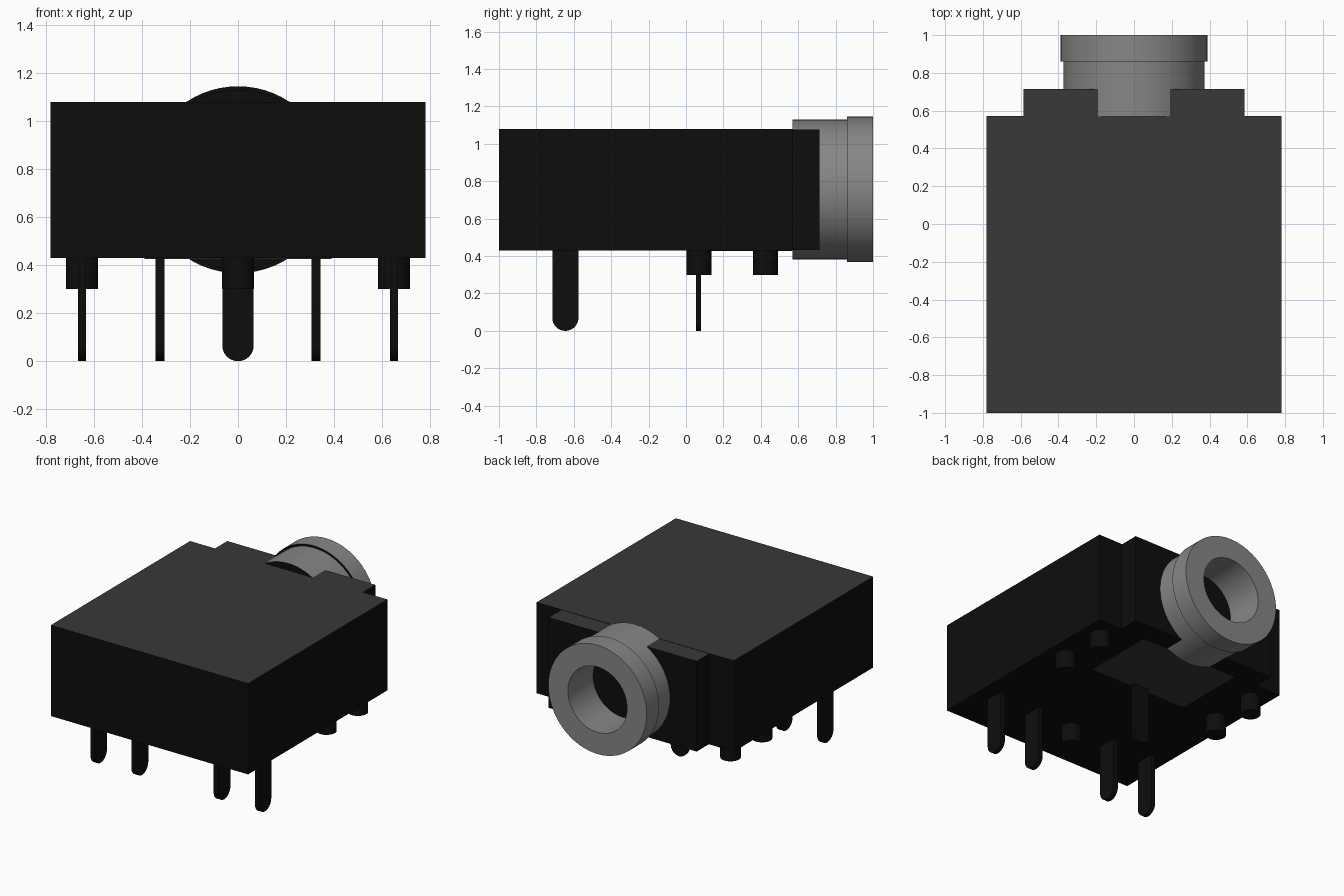
import bpy, bmesh, math
from mathutils import Matrix, Vector

cube = bpy.data.objects.get("Cube")
if cube:
    bpy.data.objects.remove(cube)


def material(name, value):
    m = bpy.data.materials.new(name)
    m.use_nodes = True
    col = (value, value, value, 1)
    m.diffuse_color = col
    m.node_tree.nodes["Principled BSDF"].inputs["Base Color"].default_value = col
    return m


BLACK = material("black plastic", 0.004)
DARK = material("dark grey plastic", 0.04)
GREY = material("grey metal", 0.24)


def finish(name, bm, mats, rule=None, smooth=False):
    bmesh.ops.recalc_face_normals(bm, faces=bm.faces)
    bm.normal_update()
    if rule:
        for f in bm.faces:
            f.material_index = rule(f)
    me = bpy.data.meshes.new(name)
    bm.to_mesh(me)
    bm.free()
    for m in mats:
        me.materials.append(m)
    ob = bpy.data.objects.new(name, me)
    bpy.context.collection.objects.link(ob)
    if smooth:
        bpy.ops.object.select_all(action='DESELECT')
        ob.select_set(True)
        bpy.context.view_layer.objects.active = ob
        bpy.ops.object.shade_smooth_by_angle(angle=math.radians(35))
    return ob


def box(name, lo, hi, mats, rule=None):
    lo, hi = Vector(lo), Vector(hi)
    bm = bmesh.new()
    bmesh.ops.create_cube(bm, size=1, matrix=Matrix.Translation((lo + hi) / 2)
                          @ Matrix.Diagonal((*(hi - lo), 1)))
    return finish(name, bm, mats, rule)


def blade(name, x, y, width, thick, along_x):
    """Flat pin with a half-round tip touching z = 0."""
    r = width / 2
    pts = [(r, 0.45)]
    pts += [(r * math.cos(a), r - r * math.sin(a))
            for a in (math.pi * i / 16 for i in range(17))]
    pts += [(-r, 0.45)]
    bm = bmesh.new()
    if along_x:
        vs = [bm.verts.new((x + u, y - thick / 2, z)) for u, z in pts]
        move = (0, thick, 0)
    else:
        vs = [bm.verts.new((x - thick / 2, y + u, z)) for u, z in pts]
        move = (thick, 0, 0)
    out = bmesh.ops.extrude_face_region(bm, geom=[bm.faces.new(vs)], use_keep_orig=True)
    bmesh.ops.translate(bm, vec=move,
                        verts=[g for g in out["geom"] if isinstance(g, bmesh.types.BMVert)])
    return finish(name, bm, [BLACK], smooth=True)


def peg(name, x, y):
    bm = bmesh.new()
    bmesh.ops.create_cone(bm, cap_ends=True, segments=32, radius1=0.067, radius2=0.067,
                          depth=0.16, matrix=Matrix.Translation((x, y, 0.38)))
    return finish(name, bm, [BLACK], smooth=True)


def top_rule(f):
    return 1 if f.normal.z > 0.5 else 0


# Housing and the narrower block behind it, with lighter tops
box("housing", (-0.78, -1, 0.43), (0.78, 0.573, 1.08), [BLACK, DARK], top_rule)
box("rear_block", (-0.585, 0.5, 0.432), (0.585, 0.715, 1.078), [BLACK, DARK], top_rule)
box("underside_plate", (-0.39, 0.045, 0.426), (0.39, 0.568, 0.434), [DARK])

# Socket barrel with flange, turned around the y axis
profile = [(0.374, 0.57), (0.374, 0.86), (0.389, 0.86), (0.389, 1.0), (0.234, 1.0), (0.234, 0.57)]
SEG = 64
bm = bmesh.new()
rings = []
for i in range(SEG):
    a = 2 * math.pi * i / SEG
    rings.append([bm.verts.new((r * math.cos(a), y, 0.756 + r * math.sin(a))) for r, y in profile])
n = len(profile)
for i in range(SEG):
    p, q = rings[i], rings[(i + 1) % SEG]
    for j in range(n):
        k = (j + 1) % n
        bm.faces.new((p[j], p[k], q[k], q[j]))
finish("socket_barrel", bm, [GREY, BLACK], lambda f: 1 if f.normal.y < -0.5 else 0, smooth=True)

# Contact pins: four at the front, one across the middle
for side, s in (("left", 1), ("right", -1)):
    blade(f"outer_pin_{side}", 0.65 * s, -0.645, 0.14, 0.032, False)
    blade(f"inner_pin_{side}", 0.325 * s, -0.645, 0.14, 0.036, False)
    # Locating pegs along the sides
    peg(f"middle_peg_{side}", 0.65 * s, 0.07)
    peg(f"rear_peg_{side}", 0.65 * s, 0.425)
blade("centre_pin", 0, 0.066, 0.13, 0.027, True)
peg("front_peg", 0, -0.645)
